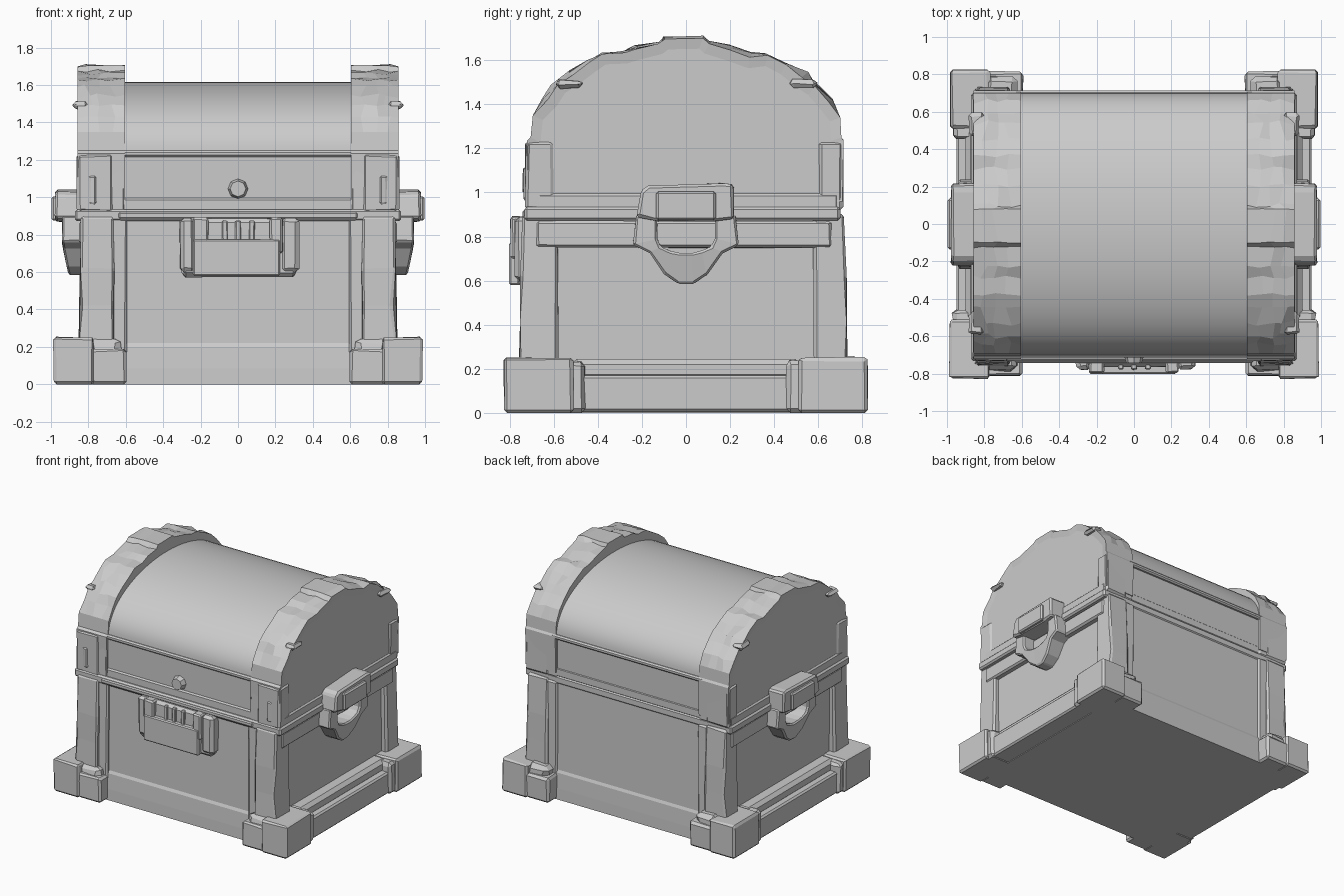
import bpy, bmesh, math, random
from mathutils import Vector

if "Cube" in bpy.data.objects:
    bpy.data.objects.remove(bpy.data.objects["Cube"])

random.seed(4)


def finish(name, bm, bevel=0.0, jitter=0.0, mirror=True, smooth=False):
    bmesh.ops.recalc_face_normals(bm, faces=bm.faces)
    if bevel:
        sharp = [e for e in bm.edges if e.calc_face_angle(0) > 0.6]
        bmesh.ops.bevel(bm, geom=sharp, offset=bevel, segments=1, affect='EDGES')
    if jitter:
        for v in bm.verts:
            if v.co.z > 0.03:
                v.co += Vector([random.uniform(-jitter, jitter) for _ in range(3)])
    me = bpy.data.meshes.new(name)
    bm.to_mesh(me)
    bm.free()
    ob = bpy.data.objects.new(name, me)
    bpy.context.collection.objects.link(ob)
    if mirror:
        m = ob.modifiers.new("mirror", 'MIRROR')
        m.use_axis[0] = True
        m.merge_threshold = 0.0001
    if smooth:
        bpy.ops.object.select_all(action='DESELECT')
        ob.select_set(True)
        bpy.context.view_layer.objects.active = ob
        bpy.ops.object.shade_smooth_by_angle(angle=math.radians(30))
    return ob


def box(name, x, y, z, bevel=0.01, jitter=0.0, mirror=True):
    bm = bmesh.new()
    bmesh.ops.create_cube(bm, size=1)
    for v in bm.verts:
        v.co = [a + (b - a) * (c + 0.5) for (a, b), c in zip((x, y, z), v.co)]
    return finish(name, bm, bevel, jitter, mirror)


def loft(profile, xs):
    """Closed y-z profile carried through several x stations, capped at both ends."""
    bm = bmesh.new()
    rows = [[bm.verts.new((x, y, z)) for y, z in profile] for x in xs]
    n = len(profile)
    for a, b in zip(rows, rows[1:]):
        for i in range(n):
            j = (i + 1) % n
            bm.faces.new((a[i], a[j], b[j], b[i]))
    bm.faces.new(rows[0])
    end = bm.faces.new(rows[-1])
    bmesh.ops.recalc_face_normals(bm, faces=bm.faces)
    return bm, end


# Main body with a nearly flush base strip at front and back
bm, _ = loft([(-0.728, 0), (-0.726, 0.085), (-0.718, 0.2), (-0.708, 0.22), (-0.702, 0.9),
              (0.692, 0.9), (0.697, 0.22), (0.706, 0.2), (0.712, 0.085), (0.714, 0)],
             [-0.805, 0.805])
finish("body", bm, mirror=False)

# Stepped side rails at the base
box("side_rail_lower", (0.75, 0.95), (-0.52, 0.52), (0.005, 0.17), 0.012)
box("side_rail_upper", (0.75, 0.90), (-0.52, 0.52), (0.15, 0.245), 0.025)

# Feet and corner posts, at front and back
for s, end in ((-1, "front"), (1, "back")):
    def yy(a, b):
        return tuple(sorted((s * a, s * b)))
    box(end + "_foot", (0.77, 0.985), yy(0.51, 0.825), (0, 0.252), 0.014, 0.005)
    box(end + "_foot_inner_arm", (0.595, 0.79), yy(0.6, 0.812), (0, 0.19), 0.014, 0.006)
    box(end + "_foot_side_arm", (0.75, 0.968), yy(0.455, 0.56), (0, 0.235), 0.02, 0.007)
    box(end + "_foot_chips", (0.63, 0.80), yy(0.6, 0.785), (0.15, 0.25), 0.03, 0.01)
    d = 0.0 if s < 0 else 0.025
    # Post with its flared ends
    prof = [(s * 0.58, 0.2), (s * (0.76 - d), 0.2), (s * (0.755 - d), 0.42),
            (s * (0.752 - d), 0.62), (s * (0.742 - d), 0.9), (s * 0.58, 0.9)]
    bm, _ = loft(prof, [0.665, 0.84])
    for v in bm.verts:
        if v.co.x > 0.8 and v.co.z < 0.3:
            v.co.x = 0.85
        elif v.co.x > 0.8 and v.co.z < 0.5:
            v.co.x = 0.82
    finish(end + "_post", bm, 0.012, 0.004)
    box(end + "_post_inner_strip", (0.595, 0.68), yy(0.6, 0.728 - d * 0.7), (0.15, 0.89), 0.01, 0.003)
    # Lid corners
    box(end + "_lid_corner", (0.67, 0.86), yy(0.6, 0.728 - d * 0.6), (0.92, 1.23), 0.014, 0.004)
    box(end + "_lid_corner_strip", (0.605, 0.69), yy(0.6, 0.72 - d * 0.6), (0.92, 1.23), 0.01, 0.003)
    # Ledge under the barrel
    box(end + "_lid_ledge", (-0.64, 0.64), yy(0.6, 0.714), (1.215, 1.25), 0.01, 0, False)
box("front_lid_corner_bar", (0.755, 0.80), (-0.738, -0.68), (0.96, 1.12), 0.012, 0.003)

# Side frame bands and the seam rim
box("side_band", (0.78, 0.85), (-0.68, 0.66), (0.75, 0.87), 0.012, 0.003)
box("rim", (-0.872, 0.872), (-0.733, 0.70), (0.872, 0.935), 0.012, 0, False)
box("rim_upper", (-0.86, 0.86), (-0.712, 0.695), (0.92, 1.0), 0.015, 0, False)
box("front_rim_lip", (-0.64, 0.64), (-0.742, -0.65), (0.885, 0.92), 0.008, 0, False)

# Lid box and smooth barrel
box("lid_box", (-0.84, 0.84), (-0.702, 0.69), (0.93, 1.25), 0, 0, False)
arc = [(-0.70 * math.cos(math.pi * i / 32), 1.23 + 0.385 * math.sin(math.pi * i / 32) ** 0.93)
       for i in range(33)]
bm, _ = loft(arc, [-0.65, 0.65])
finish("lid_barrel", bm, mirror=False, smooth=True)

# Rough arched end straps, slightly recessed on the outer face
arch = [(-0.715, 0.96), (-0.722, 1.235), (-0.705, 1.25), (-0.695, 1.35), (-0.645, 1.43), (-0.60, 1.49),
        (-0.53, 1.55), (-0.44, 1.60), (-0.38, 1.635), (-0.29, 1.64), (-0.22, 1.665),
        (-0.12, 1.68), (-0.10, 1.708), (0.08, 1.71), (0.10, 1.69), (0.21, 1.665),
        (0.30, 1.635), (0.37, 1.63), (0.45, 1.59), (0.54, 1.545), (0.60, 1.49),
        (0.66, 1.42), (0.70, 1.34), (0.705, 1.25), (0.715, 1.235), (0.71, 0.96)]
bm, end = loft(arch, [0.605, 0.67, 0.74, 0.80, 0.858])
for v in bm.verts:
    if v.co.z > 1.4:
        amount = 0.004 if v.co.x < 0.62 or v.co.z > 1.7 else 0.015
        v.co.z += random.uniform(-amount, amount * 0.4)
        v.co.y += random.uniform(-amount, amount)
        if v.co.x > 0.85:
            v.co.y *= 0.985
            v.co.z -= 0.008
        elif v.co.x > 0.62:
            v.co.x += random.uniform(-0.025, 0.025)
bmesh.ops.inset_region(bm, faces=[end], thickness=0.05, depth=-0.008)
finish("lid_end_strap", bm)
# Chips standing proud at the strap shoulders
for s in (-1, 1):
    box("strap_chip", (0.80, 0.88), tuple(sorted((s * 0.47, s * 0.59))), (1.475, 1.51), 0.015, 0.006)

# Lock plate, cheeks and front block
box("lock_back", (-0.30, 0.31), (-0.765, -0.66), (0.575, 0.885), 0.02, 0.004, False)
box("lock_block", (-0.24, 0.225), (-0.802, -0.70), (0.58, 0.775), 0.008, 0, False)
for x in ((-0.24, -0.16), (0.17, 0.24)):
    box("lock_cheek", x, (-0.797, -0.70), (0.70, 0.89), 0.01, 0.003, False)
for x in ((-0.31, -0.23), (0.23, 0.325)):
    box("lock_flank", x, (-0.778, -0.68), (0.60, 0.89), 0.02, 0.004, False)
for x in (-0.07, 0.0, 0.075):
    box("lock_tooth", (x - 0.015, x + 0.015), (-0.778, -0.70), (0.76, 0.875), 0.006, 0.002, False)

# Faceted knob on the lid front
bm = bmesh.new()
bmesh.ops.create_cone(bm, cap_ends=True, segments=8, radius1=0.06, radius2=0.042, depth=0.06)
for v in bm.verts:
    x, y, z = v.co
    v.co = (x, -0.712 - z, 1.045 + y)
finish("knob", bm, mirror=False)

# Side handles: bracket, raised plate and hanging loop
bm, _ = loft([(-0.225, 0.89), (-0.205, 1.005), (-0.17, 1.03), (0.17, 1.04),
              (0.215, 1.035), (0.22, 0.88), (0.13, 0.87), (-0.13, 0.87)], [0.84, 0.978])
finish("handle_bracket", bm, 0.012, 0.003)
box("handle_plate", (0.93, 0.997), (-0.135, 0.135), (0.875, 1.005), 0.01)

half_outer = [(0.225, 0.90), (0.24, 0.76), (0.165, 0.725), (0.10, 0.63), (0.035, 0.585)]
half_inner = [(0.13, 0.885), (0.13, 0.79), (0.115, 0.755), (0.07, 0.735), (0.03, 0.725)]
bm = bmesh.new()
loops = []
for x in (0.79, 0.94):
    for half in (half_outer, half_inner):
        pts = half + [(-y, z) for y, z in reversed(half)]
        loops.append([bm.verts.new((x - max(0, 0.75 - z) * 0.2, y, z)) for y, z in pts])
o0, i0, o1, i1 = loops
for a, b in ((o0, o1), (o1, i1), (i1, i0), (i0, o0)):
    for k in range(len(a)):
        j = (k + 1) % len(a)
        bm.faces.new((a[k], a[j], b[j], b[k]))
finish("handle_loop", bm, 0.01, 0.002)
